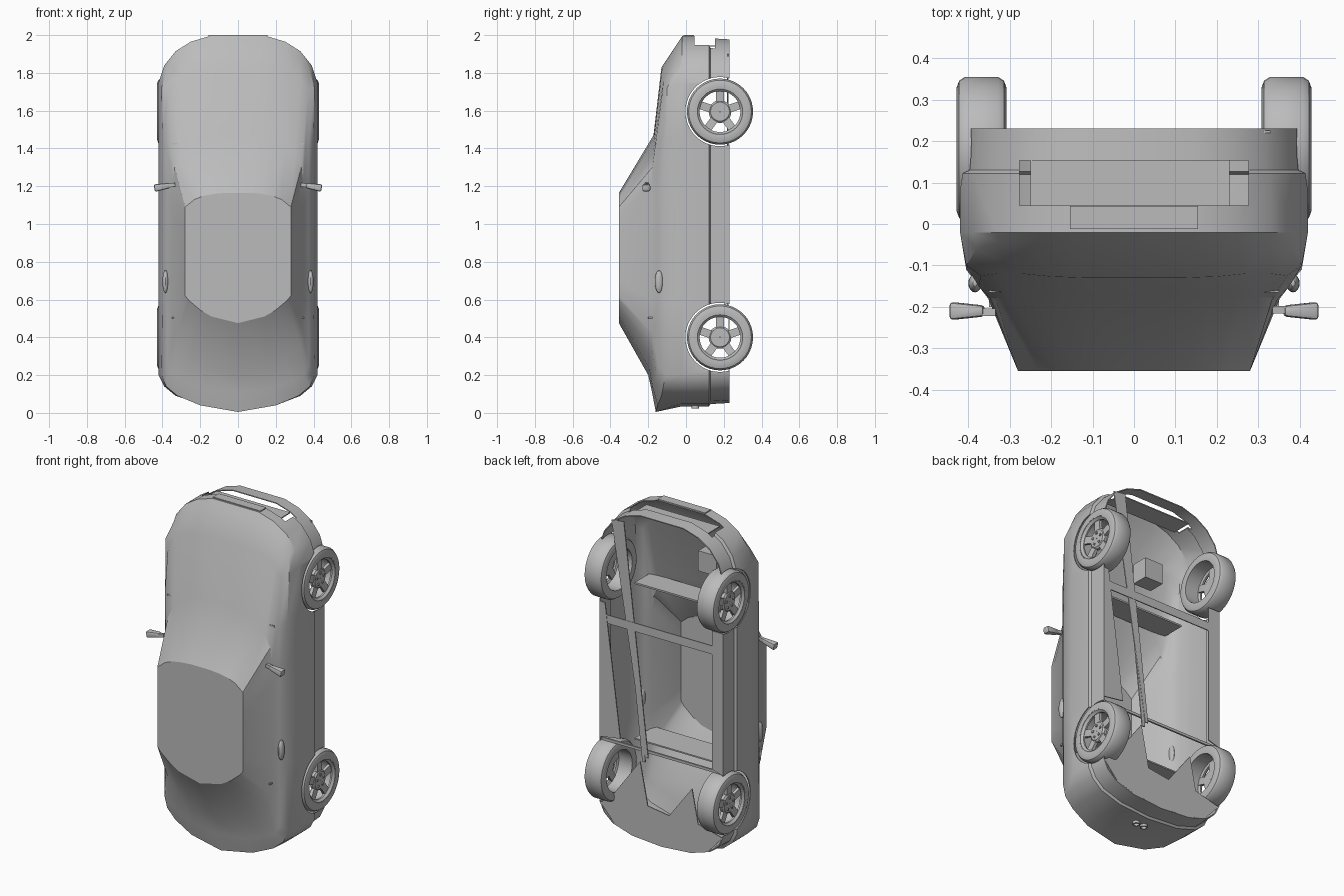
import bpy, bmesh, math
from mathutils import Matrix, Vector

if "Cube" in bpy.data.objects:
    bpy.data.objects.remove(bpy.data.objects["Cube"], do_unlink=True)

grey = bpy.data.materials.new("plain grey")
grey.use_nodes = True
COLOUR = (0.5, 0.5, 0.5, 1)
grey.diffuse_color = COLOUR
grey.node_tree.nodes["Principled BSDF"].inputs["Base Color"].default_value = COLOUR


def make(name, bm, angle=30):
    mesh = bpy.data.meshes.new(name)
    bm.to_mesh(mesh)
    bm.free()
    ob = bpy.data.objects.new(name, mesh)
    bpy.context.collection.objects.link(ob)
    mesh.materials.append(grey)
    smooth(ob, angle)
    return ob


def smooth(ob, angle):
    bpy.ops.object.select_all(action="DESELECT")
    ob.select_set(True)
    bpy.context.view_layer.objects.active = ob
    bpy.ops.object.shade_smooth_by_angle(angle=math.radians(angle))


def add_box(bm, lo, hi, turn=Matrix()):
    lo, hi = Vector(lo), Vector(hi)
    place = Matrix.Translation((lo + hi) / 2) @ Matrix.Diagonal((*(hi - lo), 1))
    return bmesh.ops.create_cube(bm, size=1, matrix=turn @ place)["verts"]


def box(name, lo, hi, bevel=0):
    bm = bmesh.new()
    add_box(bm, lo, hi)
    if bevel:
        bmesh.ops.bevel(bm, geom=bm.edges[:], offset=bevel, segments=2,
                        profile=0.5, affect="EDGES")
    return make(name, bm)


def plate(name, outline, y, thick=0.006):
    """Flat panel in the x-z plane."""
    bm = bmesh.new()
    face = bm.faces.new([bm.verts.new((x, y, z)) for x, z in outline])
    top = bmesh.ops.extrude_face_region(bm, geom=[face])["geom"]
    bmesh.ops.translate(bm, vec=(0, -thick, 0),
                        verts=[v for v in top if isinstance(v, bmesh.types.BMVert)])
    bmesh.ops.recalc_face_normals(bm, faces=bm.faces[:])
    return make(name, bm)


def lathe(bm, profile, steps=40):
    """Spin closed (x, radius) profile round the x axis."""
    rings = []
    for i in range(steps):
        a = math.tau * i / steps
        rings.append([bm.verts.new((x, r * math.cos(a), r * math.sin(a))) for x, r in profile])
    n = len(profile)
    for i in range(steps):
        a, b = rings[i], rings[(i + 1) % steps]
        for j in range(n):
            k = (j + 1) % n
            bm.faces.new((a[j], a[k], b[k], b[j]))


# Half outlines of the body, nose centre to tail centre
plan = [(0, 1.995), (.15, 1.995), (.25, 1.965), (.33, 1.915), (.39, 1.84), (.42, 1.75),
        (.42, 1.45), (.42, 1.16), (.42, .6), (.42, .2), (.39, .14), (.33, .09),
        (.2, .05), (0, .035)]
shoulder = [(0, -.04, 1.965), (.15, -.04, 1.965), (.25, -.04, 1.935), (.325, -.045, 1.885),
            (.38, -.06, 1.81), (.405, -.1, 1.72), (.4, -.11, 1.45), (.4, -.11, 1.16),
            (.4, -.11, .6), (.405, -.11, .2), (.38, -.12, .14), (.32, -.13, .09),
            (.2, -.15, .04), (0, -.16, .005)]
crest = [(0, -.13, 1.83), (.12, -.13, 1.83), (.2, -.127, 1.82), (.27, -.12, 1.8),
         (.33, -.12, 1.76), (.37, -.125, 1.7), (.375, -.15, 1.42), (.375, -.15, 1.16),
         (.375, -.15, .6), (.375, -.145, .25), (.35, -.155, .2), (.29, -.165, .17),
         (.18, -.175, .13), (0, -.18, .11)]
belt = [(0, -.172, 1.47), (.1, -.172, 1.47), (.18, -.172, 1.455), (.25, -.173, 1.42),
        (.3, -.175, 1.37), (.335, -.178, 1.3), (.347, -.18, 1.22), (.352, -.18, 1.1),
        (.352, -.18, .6), (.345, -.18, .42), (.33, -.185, .36), (.25, -.19, .29),
        (.17, -.195, .24), (0, -.2, .2)]
roof = [(0, 1.165), (.06, 1.165), (.12, 1.16), (.18, 1.15), (.23, 1.13), (.28, 1.09),
        (.28, 1.04), (.28, .95), (.28, .7), (.28, .62), (.26, .595), (.2, .545),
        (.14, .51), (0, .475)]


def level(outline, y, wide=1, long=1):
    return [(x * wide, y, 1.015 + (z - 1.015) * long) for x, z in outline]


# Body shell: stacked outlines from the sill up to the roof
bm = bmesh.new()
rings = []
for half in (level(plan, .23, .964, .982), level(plan, .13, .968, .988), level(plan, .122),
             level(plan, -.02), shoulder, crest, belt, level(roof, -.355)):
    full = half + [(-x, y, z) for x, y, z in half[-2:0:-1]]
    rings.append([bm.verts.new(p) for p in full])
for low, high in zip(rings, rings[1:]):
    for i in range(len(low)):
        j = (i + 1) % len(low)
        bm.faces.new((low[i], low[j], high[j], high[i]))
cap = bm.faces.new(rings[-1])
bmesh.ops.recalc_face_normals(bm, faces=bm.faces[:])
if cap.normal.y > 0:
    bmesh.ops.reverse_faces(bm, faces=bm.faces[:])
body = make("body_shell", bm)
body.modifiers.new("skin", "SOLIDIFY").thickness = 0.006

# Wheel arches and nose opening are cut through the shell
AXLES, HUB_Y = (1.595, .4), .18
cutters = [box("nose_cutter", (-.277, .045, 1.88), (.277, .153, 2.1))]
for z in AXLES:
    bm = bmesh.new()
    turn = Matrix.Translation((0, HUB_Y, z)) @ Matrix.Rotation(math.pi / 2, 4, "Y")
    bmesh.ops.create_cone(bm, cap_ends=True, segments=48, radius1=.183, radius2=.183,
                          depth=1.2, matrix=turn)
    cutters.append(make("arch_cutter", bm))
for cutter in cutters:
    cutter.hide_render = True
    cut = body.modifiers.new("opening", "BOOLEAN")
    cut.operation, cut.solver, cut.object = "DIFFERENCE", "EXACT", cutter
bpy.context.view_layer.objects.active = body
for name in [m.name for m in body.modifiers if m.type in {"SOLIDIFY", "BOOLEAN"}]:
    bpy.ops.object.modifier_apply(modifier=name)
for cutter in cutters:
    bpy.data.objects.remove(cutter, do_unlink=True)
smooth(body, 30)

# Nose details
box("grille_panel", (-.25, .04, 1.94), (.23, .16, 1.946))
box("front_plate", (-.155, -.012, 1.994), (.155, .043, 2.0))

# Wheels: rounded tyre, rim barrel, five spokes and lug nuts
tyre = [(-.058, .125), (-.06, .15), (-.054, .166), (-.04, .175), (.04, .175),
        (.054, .166), (.06, .15), (.058, .125)]
barrel = [(-.058, .127), (.056, .127), (.058, .12), (.046, .108), (.036, .108),
          (.03, .12), (-.058, .12)]
hub = [(.02, .002), (.044, .002), (.044, .05), (.036, .06), (.02, .06)]
for end, z in zip(("front", "rear"), AXLES):
    for side, s in (("left", 1), ("right", -1)):
        place = Matrix.Translation((s * .368, HUB_Y, z))
        if s < 0:
            place = place @ Matrix.Rotation(math.pi, 4, "Z")
        for part, profile in (("tyre", tyre), ("rim", barrel)):
            bm = bmesh.new()
            lathe(bm, profile)
            if part == "rim":
                lathe(bm, hub)
                for i in range(5):
                    turn = Matrix.Rotation(math.tau * i / 5, 4, "X")
                    for v in add_box(bm, (.022, -.021, .05), (.04, .021, .115), turn):
                        v.co.x += .004 * (v.co.yz.length > .09)
                    add_box(bm, (.04, -.006, .027), (.05, .006, .039), turn)
            bmesh.ops.transform(bm, matrix=place, verts=bm.verts[:])
            bmesh.ops.recalc_face_normals(bm, faces=bm.faces[:])
            make(f"{end}_{side}_{part}", bm, 35)

# Mirrors and door handles
for side, s in (("left", 1), ("right", -1)):
    bm = bmesh.new()
    add_box(bm, (-.042, -.022, -.02), (.042, .022, .02))
    for v in bm.verts:
        if v.co.x < 0:
            v.co.y *= .6
            v.co.z *= .7
    bmesh.ops.bevel(bm, geom=bm.edges[:], offset=.009, segments=2, profile=.5, affect="EDGES")
    add_box(bm, (-.07, -.006, -.01), (-.035, .012, .01))
    bmesh.ops.transform(bm, verts=bm.verts[:], matrix=Matrix.Translation((s * .402, -.21, 1.197))
                        @ Matrix.Rotation(math.pi * (s < 0), 4, "Z")
                        @ Matrix.Rotation(.17, 4, "Y"))
    make(side + "_mirror", bm)
    bm = bmesh.new()
    bmesh.ops.create_uvsphere(bm, u_segments=16, v_segments=10, radius=1,
                              matrix=Matrix.Translation((s * .384, -.143, .695))
                              @ Matrix.Diagonal((.016, .022, .06, 1)))
    make(side + "_door_handle", bm)

# Underside: tail floor, sills, cross members and braces
plate("tail_floor", [(.4, .21), (.33, .26), (.14, .52), (.09, .27), (-.05, .25), (-.2, .45),
                     (-.24, .25), (-.4, .21), (-.31, .11), (-.19, .07), (0, .055),
                     (.19, .07), (.31, .11)], .23)
plate("left_sill", [(.4, 1.4), (.37, 1.4), (.27, .62), (.4, .6)], .23)
plate("right_sill", [(-.4, 1.42), (-.33, 1.42), (-.33, .6), (-.4, .58)], .23)
plate("cross_member", [(.4, 1.33), (.4, 1.28), (-.38, 1.28), (-.38, 1.33)], .228)
plate("long_brace", [(.33, 1.9), (.25, 1.91), (.09, .55), (.11, .55)], .226)
plate("second_brace", [(.25, 1.9), (.28, 1.9), (.13, .52), (.11, .52)], .224)
box("rear_rod", (-.4, .205, .575), (.4, .215, .59))

# Cabin bulkheads and front box
box("dash_bulkhead", (-.35, -.165, 1.42), (.35, -.02, 1.43))
box("rear_bulkhead", (-.35, -.2, .5), (.35, -.02, .508))
box("engine_box", (-.2, -.1, 1.62), (-.08, 0, 1.74))

# Twin exhaust rings
for side, x in (("left", .026), ("right", -.026)):
    bm = bmesh.new()
    lathe(bm, [(-.015, .014), (.012, .014), (.012, .02), (-.015, .02)], 20)
    bmesh.ops.transform(bm, verts=bm.verts[:], matrix=Matrix.Translation((x, .05, .035))
                        @ Matrix.Rotation(math.pi / 2, 4, "Y"))
    bmesh.ops.recalc_face_normals(bm, faces=bm.faces[:])
    make(side + "_exhaust", bm)
